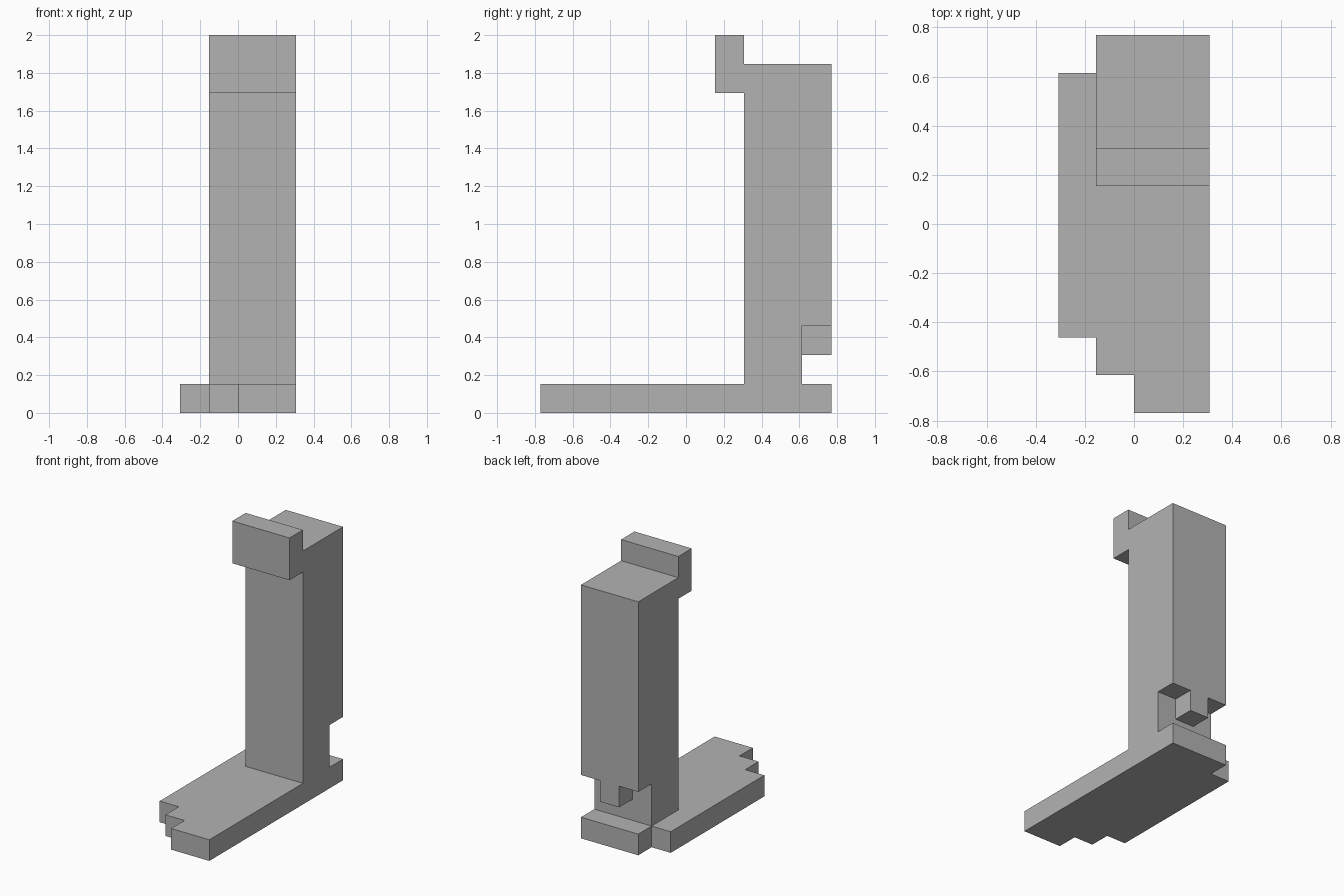
import bpy
import bmesh
from mathutils import Vector

default = bpy.data.objects.get("Cube")
if default:
    bpy.data.objects.remove(default, do_unlink=True)

U = 2 / 13  # grid step: the model is 13 steps tall

grey = bpy.data.materials.new("plain grey")
grey.use_nodes = True
colour = (0.45, 0.45, 0.45, 1)
grey.diffuse_color = colour
grey.node_tree.nodes["Principled BSDF"].inputs["Base Color"].default_value = colour


def extrude_profile(name, points, push):
    """Extrude a closed outline (in grid steps) along the push vector."""
    bm = bmesh.new()
    face = bm.faces.new([bm.verts.new(Vector(p) * U) for p in points])
    result = bmesh.ops.extrude_face_region(bm, geom=[face])
    moved = [v for v in result["geom"] if isinstance(v, bmesh.types.BMVert)]
    bmesh.ops.translate(bm, verts=moved, vec=Vector(push) * U)
    bmesh.ops.recalc_face_normals(bm, faces=bm.faces)
    mesh = bpy.data.meshes.new(name)
    bm.to_mesh(mesh)
    bm.free()
    mesh.materials.append(grey)
    obj = bpy.data.objects.new(name, mesh)
    bpy.context.collection.objects.link(obj)
    return obj


# Sole: stepped plan outline, one step thick
sole = [(2, -5), (2, 5), (-1, 5), (-1, 4), (-2, 4),
        (-2, -3), (-1, -3), (-1, -4), (0, -4), (0, -5)]
extrude_profile("sole", [(x, y, 0) for x, y in sole], (0, 0, 1))

# Column: side outline with the front lip at the top and the rear heel notch
column = [(2, 1), (4, 1), (4, 3), (5, 3), (5, 12), (2, 12),
          (2, 13), (1, 13), (1, 11), (2, 11)]
extrude_profile("column", [(-1, y, z) for y, z in column], (3, 0, 0))

# Heel peg: small block hanging in the middle of the notch
peg = [(4, 2), (5, 2), (5, 3), (4, 3)]
extrude_profile("heel_peg", [(0, y, z) for y, z in peg], (1, 0, 0))
